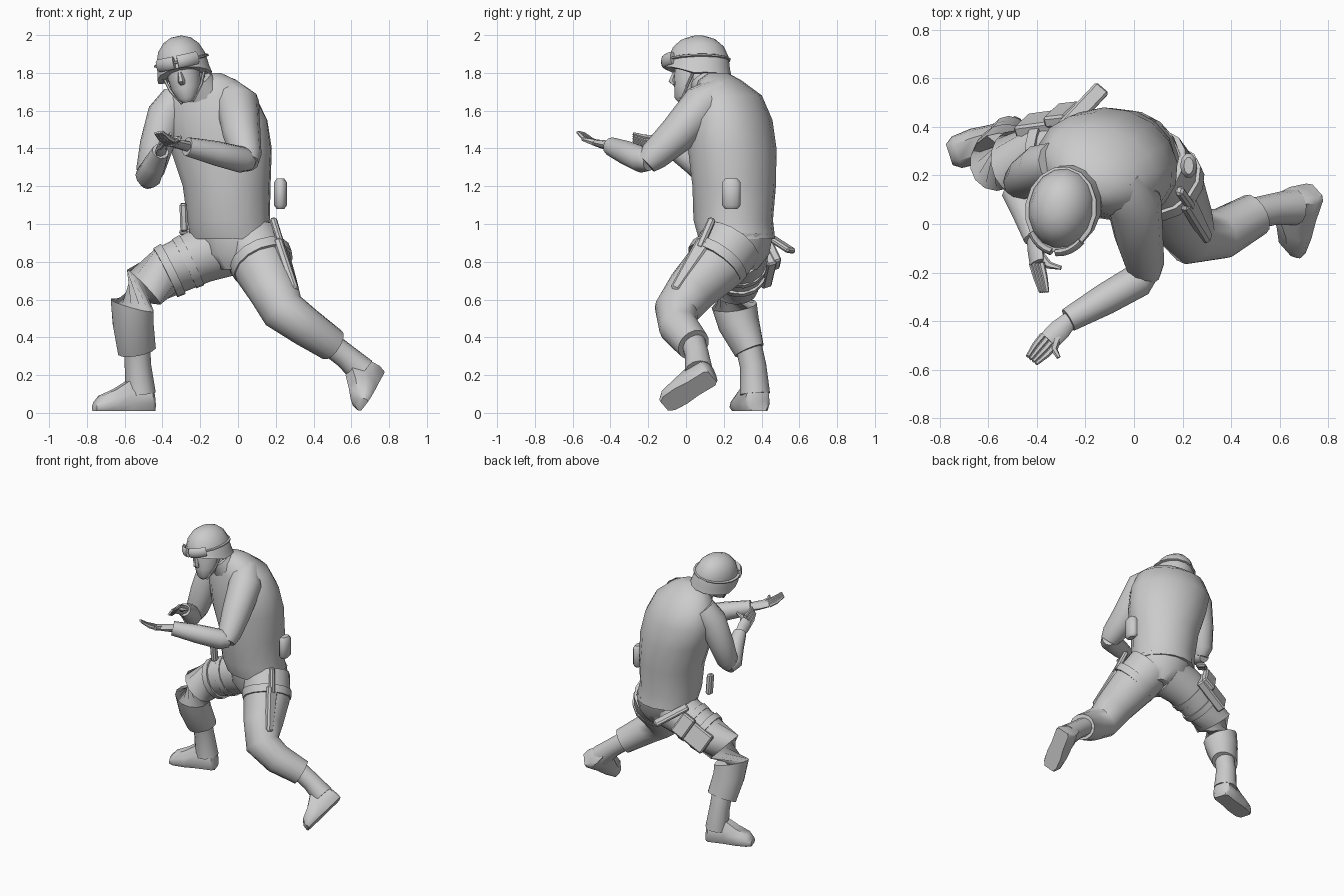
import bpy, bmesh, math
from mathutils import Vector, Matrix, Euler

old = bpy.data.objects.get("Cube")
if old:
    bpy.data.objects.remove(old, do_unlink=True)

grey = bpy.data.materials.new("plain grey")
grey.use_nodes = True
colour = (0.6, 0.6, 0.6, 1)
grey.diffuse_color = colour
grey.node_tree.nodes["Principled BSDF"].inputs["Base Color"].default_value = colour


def finish(name, bm, matrix=None, angle=50):
    """Turn a bmesh into a shaded, coloured object."""
    bmesh.ops.recalc_face_normals(bm, faces=bm.faces)
    if matrix:
        bm.transform(matrix)
    mesh = bpy.data.meshes.new(name)
    bm.to_mesh(mesh)
    bm.free()
    mesh.materials.append(grey)
    obj = bpy.data.objects.new(name, mesh)
    bpy.context.collection.objects.link(obj)
    bpy.ops.object.select_all(action='DESELECT')
    bpy.context.view_layer.objects.active = obj
    obj.select_set(True)
    bpy.ops.object.shade_smooth_by_angle(angle=math.radians(angle))
    return obj


def loft(name, rings, matrix=None, closed=False, angle=50):
    """Skin a row of rings; cap both ends unless the row is closed."""
    bm = bmesh.new()
    rows = [[bm.verts.new(p) for p in ring] for ring in rings]
    pairs = list(zip(rows, rows[1:]))
    if closed:
        pairs.append((rows[-1], rows[0]))
    else:
        bm.faces.new(rows[0])
        bm.faces.new(rows[-1])
    count = len(rows[0])
    for low, high in pairs:
        for i in range(count):
            j = (i + 1) % count
            bm.faces.new((low[i], low[j], high[j], high[i]))
    return finish(name, bm, matrix, angle)


def tube(name, path, ref=(1, 0, 0), sides=12, axis=None, matrix=None, closed=False):
    """Oval tube: each path point is x, y, z, radius along ref, radius across."""
    points = [Vector(p[:3]) for p in path]
    last = len(points) - 1
    rings = []
    for i, (centre, p) in enumerate(zip(points, path)):
        if closed:
            t = points[(i + 1) % len(points)] - points[i - 1]
        else:
            t = points[min(i + 1, last)] - points[max(i - 1, 0)]
        t = Vector(axis) if axis else t.normalized()
        a = Vector(ref)
        a = (a - t * a.dot(t)).normalized()
        b = t.cross(a)
        rings.append([centre + a * p[3] * math.cos(s) + b * p[-1] * math.sin(s)
                      for s in (math.tau * k / sides for k in range(sides))])
    return loft(name, rings, matrix, closed)


def box(name, start, end, facing, width, depth, bevel=0.01, taper=1.0):
    """Bevelled box running from start to end, its flat side turned to facing."""
    start, end = Vector(start), Vector(end)
    z = (end - start).normalized()
    y = Vector(facing)
    y = (y - z * y.dot(z)).normalized()
    x = y.cross(z)
    bm = bmesh.new()
    bmesh.ops.create_cube(bm, size=1)
    for v in bm.verts:
        k = taper if v.co.z > 0 else 1
        v.co = Vector((v.co.x * width * k, v.co.y * depth, v.co.z * (end - start).length))
    bmesh.ops.bevel(bm, geom=bm.edges[:], offset=bevel, segments=1, affect='EDGES')
    frame = Matrix((x, y, z)).transposed().to_4x4()
    return finish(name, bm, Matrix.Translation((start + end) / 2) @ frame, 30)


# Torso: loose jacket over the hips
across = (0.94, -0.3, 0)
up = (0, 0, 1)
tube("jacket", [(-.03, .27, .92, .225, .2), (-.05, .25, 1.02, .22, .21),
                (-.06, .255, 1.2, .235, .22), (-.09, .245, 1.4, .275, .23),
                (-.12, .24, 1.55, .285, .21), (-.14, .22, 1.68, .24, .175),
                (-.15, .18, 1.76, .15, .11), (-.15, .17, 1.8, .06, .05)],
     across, 16, up)
tube("hips", [(0, .25, .76, .1, .13), (-.01, .26, .84, .2, .18),
              (-.02, .27, .95, .215, .19)], across, 14, up)
tube("collar", [(-.2, .14, 1.7, .12, .1), (-.23, .1, 1.77, .09, .085)], across)
tube("neck", [(-.21, .13, 1.7, .08), (-.28, .06, 1.82, .07)])

# Arms
tube("left_sleeve", [(-.06, .18, 1.68, .1), (0, .09, 1.63, .115), (.02, -.05, 1.47, .1),
                     (.045, -.17, 1.36, .08), (.05, -.21, 1.32, .06)])
tube("left_forearm", [(.06, -.19, 1.33, .05), (.02, -.23, 1.34, .07),
                      (-.12, -.31, 1.375, .065), (-.27, -.395, 1.41, .05)], up)
tube("right_sleeve", [(-.32, .25, 1.66, .09), (-.38, .23, 1.58, .1), (-.43, .2, 1.42, .09),
                      (-.465, .17, 1.28, .075), (-.47, .15, 1.23, .05)])
tube("right_forearm", [(-.48, .18, 1.22, .04), (-.475, .13, 1.25, .07),
                       (-.44, .04, 1.32, .06), (-.41, -.06, 1.385, .045)])


# Hands: flat palm, four fingers and a thumb
def hand(side, wrist, knuckle, tip, thumb, spread):
    wrist, knuckle, tip, thumb, spread = map(Vector, (wrist, knuckle, tip, thumb, spread))
    spread.normalize()
    middle = (wrist + knuckle) / 2
    tube(side + "_palm", [(*wrist, .034, .03), (*middle, .045, .024), (*knuckle, .044, .018)],
         spread, 8)
    for i in range(4):
        shift = spread * (i - 1.5) * .022
        bend = (knuckle + tip) / 2 + shift * .95 - Vector((0, 0, .008))
        tube(f"{side}_finger_{i + 1}", [(*(knuckle + shift), .014), (*bend, .012),
                                       (*(tip + shift * .7), .008)], spread, 6)
    tube(side + "_thumb", [(*middle, .02), (*((knuckle + thumb) / 2), .016), (*thumb, .009)],
         spread, 6)


hand("left", (-.26, -.39, 1.41), (-.35, -.48, 1.43), (-.42, -.56, 1.485),
     (-.31, -.55, 1.45), (.7, -.6, .1))
hand("right", (-.41, -.05, 1.38), (-.4, -.16, 1.43), (-.37, -.28, 1.46),
     (-.3, -.18, 1.46), (.5, 0, .7))

# Legs with baggy cuffs, then the boot shafts
tube("right_trouser", [(-.06, .28, .88, .16), (-.2, .29, .83, .145), (-.38, .28, .745, .135),
                       (-.5, .255, .665, .128), (-.56, .255, .57, .12), (-.555, .28, .47, .11),
                       (-.535, .335, .33, .105, .08)], (.7, 0, .7), 14)
tube("right_boot_shaft", [(-.535, .33, .36, .07), (-.53, .355, .25, .07),
                          (-.515, .365, .1, .08)])
tube("left_trouser", [(.06, .24, .9, .17), (.13, .16, .78, .16), (.19, .03, .65, .135),
                      (.24, -.05, .54, .12), (.36, -.04, .455, .105),
                      (.5, .04, .36, .09)], (.5, .5, .5), 14)
tube("left_boot_shaft", [(.48, .04, .37, .065), (.57, .06, .3, .065),
                         (.66, .07, .22, .075)], up)


# Boots: low rounded cross-sections from heel to toe
def boot(name, heel, toe, top):
    heel, toe, top = Vector(heel), Vector(toe), Vector(top)
    d = (toe - heel).normalized()
    top = (top - d * top.dot(d)).normalized()
    side = d.cross(top)
    outline = [(-.8, 0), (.8, 0), (1, .25), (.9, .6), (.5, 1), (-.5, 1), (-.9, .6), (-1, .25)]
    rings = []
    for along, width, height in [(0, .05, .1), (.06, .068, .16), (.4, .066, .165),
                                 (.65, .075, .115), (.9, .068, .08), (1, .045, .045)]:
        centre = heel.lerp(toe, along)
        rings.append([centre + side * u * width + top * v * height for u, v in outline])
    loft(name, rings, angle=45)


boot("right_boot", (-.45, .385, .01), (-.76, .285, .01), up)
boot("left_boot", (.755, .14, .19), (.67, -.115, .035), (-.75, .02, .6))

# Head: face, nose, helmet, goggles and chin strap share one tilted frame
tilt = Euler((math.radians(3), math.radians(-12), math.radians(-10))).to_matrix().to_4x4()
head = Matrix.Translation((-.295, .06, 1.84)) @ tilt
tube("face", [(0, -.075, -.195, .03, .03), (0, -.06, -.17, .055, .065),
              (0, -.035, -.12, .08, .09), (0, -.02, -.06, .088, .11),
              (0, 0, .03, .095, .12)], (1, 0, 0), 12, up, head)
tube("nose", [(0, -.12, -.03, .01, .012), (0, -.132, -.08, .02, .025),
              (0, -.12, -.1, .012, .015)], (1, 0, 0), 6, up, head)
rings = []
for z, rx, ry in [(-.075, .13, .16), (-.07, .148, .178), (-.03, .14, .17), (.04, .133, .163),
                  (.095, .112, .138), (.135, .075, .095), (.155, .03, .04)]:
    ring = []
    for k in range(16):
        a = math.tau * k / 16
        lift = max(0, -math.sin(a)) * max(0, -z) * .9   # brim rises over the brow
        ring.append((rx * math.cos(a), ry * math.sin(a) + .005, z + lift))
    rings.append(ring)
loft("helmet", rings, head)


def arc(start, stop, count, rx, ry, z, thick, tall):
    """Path points along an oval around the head."""
    out = []
    for i in range(count):
        a = math.radians(start + (stop - start) * i / (count - 1))
        out.append((rx * math.cos(a), ry * math.sin(a), z, thick, tall))
    return out


tube("goggle_strap", arc(0, 337.5, 16, .138, .166, .025, .008, .014), up, 6,
     matrix=head, closed=True)
for name, sign in (("left", 1), ("right", -1)):
    tube(name + "_goggle_lens", arc(-90 + sign * 4, -90 + sign * 50, 5, .138, .178,
                                    .025, .034, .016), up, 8, matrix=head)
    tube(name + "_chin_strap", [(sign * .11, .0, -.05, .008), (sign * .085, -.04, -.12, .008),
                                (sign * .03, -.09, -.195, .008)], sides=6, matrix=head)

# Left thigh holster with pistol grip and straps
out = (.9, -.2, .25)
box("holster", (.215, .1, .91), (.3, -.06, .65), out, .085, .045, .012, .6)
box("holster_grip", (.185, .14, 1.03), (.235, .07, .87), out, .04, .035)
tube("left_thigh_strap", [(.115, .18, .82, .172), (.135, .15, .78, .168)], (.5, .5, .5), 14)

# Right thigh pouches, straps and baton
back = (-.35, .9, .25)
box("thigh_pouch", (-.24, .43, .85), (-.46, .4, .72), back, .15, .06)
box("pouch_flap", (-.25, .455, .87), (-.34, .445, .82), back, .16, .05)
box("baton", (-.29, .39, .965), (-.13, .56, .855), (.3, .5, 1), .07, .03)
for i, k in enumerate((.25, .8)):
    a = Vector((-.2, .29, .83)).lerp(Vector((-.38, .28, .745)), k)
    b = a + Vector((-.04, -.002, -.02))
    tube(f"right_thigh_strap_{i + 1}", [(*a, .15), (*b, .146)], (.7, 0, .7), 14)

# Belt gear: canteen on the left hip, magazine on the right
tube("canteen", [(.225, .24, 1.08, .02, .035), (.225, .24, 1.1, .035, .052),
                 (.225, .24, 1.22, .035, .052), (.225, .24, 1.24, .02, .035)], sides=10)
box("magazine", (-.285, .13, .96), (-.29, .12, 1.11), (-1, 0, 0), .05, .04)
